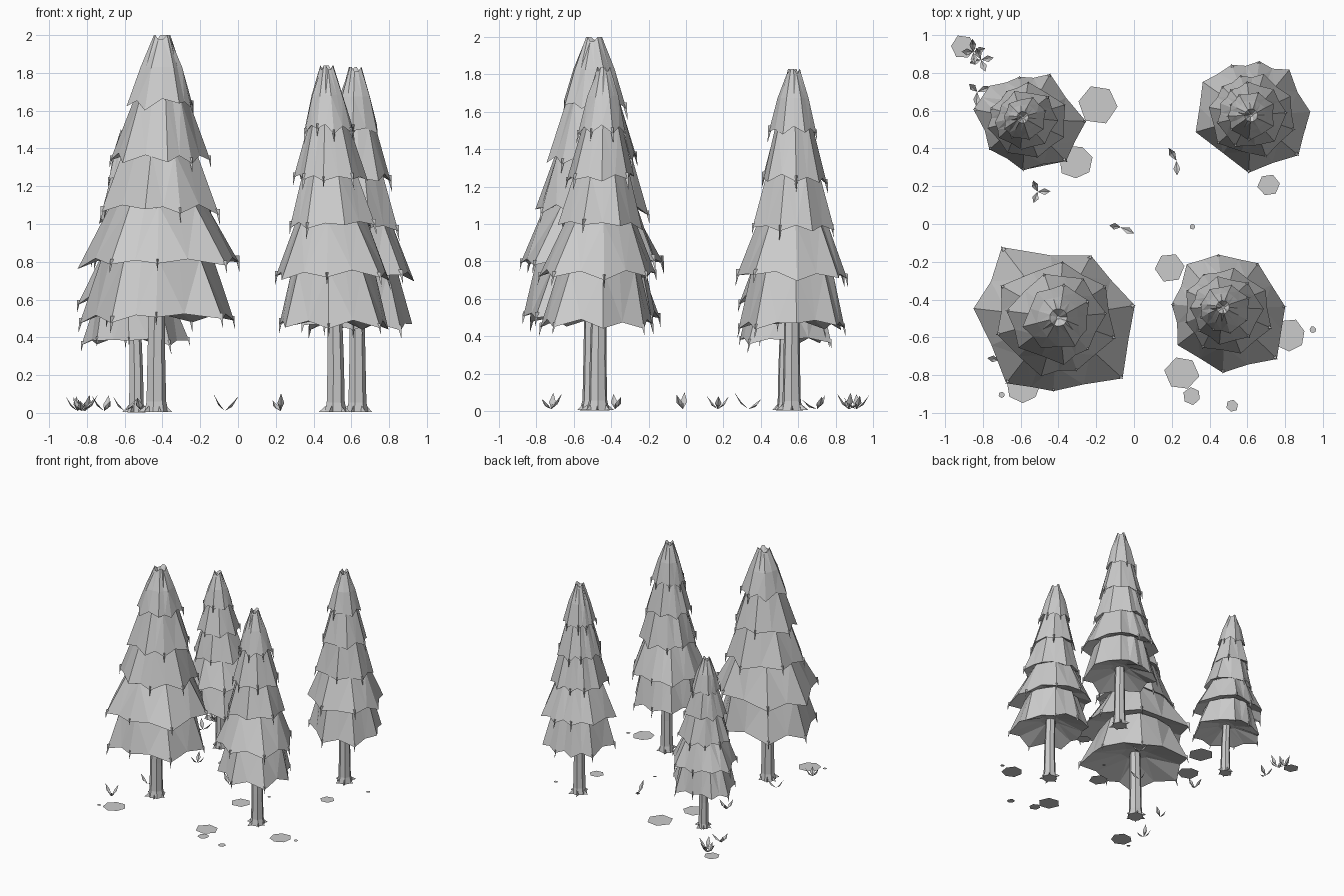
import bpy, bmesh, math, random
from mathutils import Vector

cube = bpy.data.objects.get("Cube")
if cube:
    bpy.data.objects.remove(cube, do_unlink=True)

grey = bpy.data.materials.new("plain_grey")
grey.use_nodes = True
grey.diffuse_color = (0.6, 0.6, 0.6, 1)
grey.node_tree.nodes["Principled BSDF"].inputs["Base Color"].default_value = (0.6, 0.6, 0.6, 1)
rng = random.Random(7)
TAU = math.tau


def finish(bm, name, fix_normals=True):
    if fix_normals:
        bmesh.ops.recalc_face_normals(bm, faces=bm.faces[:])
    mesh = bpy.data.meshes.new(name)
    bm.to_mesh(mesh)
    bm.free()
    mesh.materials.append(grey)
    obj = bpy.data.objects.new(name, mesh)
    bpy.context.collection.objects.link(obj)
    return obj


def polar(r, a, z):
    return Vector((r * math.cos(a), r * math.sin(a), z))


def loft(bm, rings):
    """Bridge equal rings of points and cap both ends."""
    loops = [[bm.verts.new(p) for p in ring] for ring in rings]
    n = len(loops[0])
    for low, high in zip(loops, loops[1:]):
        for i in range(n):
            j = (i + 1) % n
            bm.faces.new((low[i], low[j], high[j], high[i]))
    bm.faces.new(loops[0][::-1])
    bm.faces.new(loops[-1])


def spike(bm, base, tip, side, depth):
    """Small three-sided wedge ending in a point."""
    a, b, c, t = [bm.verts.new(p) for p in (base - side, base + side, base + depth, tip)]
    for f in ((a, b, c), (a, t, b), (b, t, c), (c, t, a)):
        bm.faces.new(f)


# Tier proportions: rim height, rim radius, shoulder height, shoulder radius
TIERS = [(0.255, 0.95, 0.41, 0.68), (0.40, 0.99, 0.55, 0.585), (0.54, 0.74, 0.69, 0.465),
         (0.68, 0.59, 0.83, 0.33), (0.82, 0.42, 0.915, 0.265)]


def tree(label, foot, apex, height, spread, angles, reaches):
    """angles (degrees) and reaches place the skirt corners."""
    foot, apex = Vector((*foot, 0)), Vector((*apex, 0))
    count = len(angles)

    def place(p):
        lean = max(0, (p.z / height - 0.2) / 0.8)
        return p + foot.lerp(apex, lean)

    # trunk with root toes
    bm = bmesh.new()
    tr = 0.026 * height
    loft(bm, [[place(polar(r * tr, TAU * i / 7, z * height)) for i in range(7)]
              for r, z in ((1.3, 0.002), (1.05, 0.03), (0.95, 0.15), (0.85, 0.32))])
    for i in range(6):
        a = TAU * (i + rng.uniform(-.2, .2)) / 6
        side = polar(tr * 0.3, a + TAU / 4, 0)
        spike(bm, place(polar(tr * 0.8, a, 0.004)), place(polar(tr * rng.uniform(1.6, 2.1), a, 0.006)),
              side, Vector((0, 0, 0.045)))
    finish(bm, label + "_trunk")

    # drooping skirts of foliage
    for k, (rim_z, rim_r, top_z, top_r) in enumerate(TIERS):
        bm = bmesh.new()
        under, rim, shoulder, crown, pit, corners = [], [], [], [], [], []
        twist = max(0, k - 1) * 0.4
        last = k == len(TIERS) - 1
        for i in range(count * 2):
            c, corner = i // 2, i % 2 == 0
            a, d = math.radians(angles[c]), (c + 1) % count
            if corner:
                reach, z = reaches[c], rim_z + rng.uniform(-.02, .002)
            else:
                gap = (math.radians(angles[d]) - a) % TAU
                a += gap / 2
                reach = math.cos(gap / 2) * (reaches[c] + reaches[d]) / 2 * rng.uniform(.93, 1)
                z = rim_z + rng.uniform(0, .012)
            # upper tiers grow more regular
            if k > 1:
                reach = (reach + spread * (1 if corner else 0.9)) / 2
            a += twist
            p = polar(rim_r * reach, a, height * z)
            rim.append(place(p))
            under.append(place(polar(p.xy.length * 0.25, a, height * (rim_z + 0.045))))
            s = top_r * spread * (1.03 if corner else 0.94)
            shoulder.append(place(polar(s, a, height * top_z)))
            if last:
                crown.append(place(polar(0.11 * spread, a, height * (1.0 if i % 4 < 2 else 0.988))))
                pit.append(place(polar(0.02 * spread, a, height * 0.975)))
            else:
                crown.append(place(polar(s * 0.6, a, height * (top_z + 0.03))))
            if corner:
                corners.append((p, a))
        loft(bm, [under, rim, shoulder, crown] + ([pit] if last else []))
        bmesh.ops.triangulate(bm, faces=[f for f in bm.faces if len(f.verts) == 4])
        # thin needles hanging from the skirt corners
        for p, a in corners:
            if rng.random() < 0.7:
                size = height * rng.uniform(0.02, 0.032)
                base = place(p + Vector((0, 0, size * 0.6)) - polar(size * 0.35, a, 0))
                tip = place(p + polar(size * 0.1, a, -size))
                spike(bm, base, tip, polar(size * 0.2, a + TAU / 4, 0), polar(size * 0.4, a, 0))
        finish(bm, f"{label}_foliage_{k + 1}")


tree("tall_tree", (-.435, -.5), (-.40, -.495), 2.0, .425,
     (9, 59, 126, 173, 234, 270, 319), (.44, .39, .47, .43, .43, .39, .49))
tree("front_left_tree", (.515, -.47), (.47, -.44), 1.84, .315,
     (5, 59, 101, 132, 173, 213, 264, 315), (.3, .3, .31, .34, .31, .33, .33, .36))
tree("back_left_tree", (.63, .565), (.62, .575), 1.83, .31,
     (5, 52, 83, 112, 145, 195, 266, 320), (.31, .32, .3, .3, .325, .315, .3, .32))
tree("small_tree", (-.54, .53), (-.59, .565), 1.5, .28,
     (1, 67, 103, 138, 167, 214, 262, 313), (.3, .28, .25, .29, .31, .26, .26, .285))

# flat stones: x, y, radius
STONES = [(-.905, .937, .065), (-.19, .635, .105), (-.31, .33, .09), (.714, .206, .06), (.31, -.015, .015),
          (.19, -.23, .08), (.82, -.587, .085), (.947, -.56, .018), (.254, -.79, .09), (.307, -.91, .047),
          (.52, -.963, .033), (-.585, -.86, .09), (-.7, -.905, .017), (.894, .51, .018)]
bm = bmesh.new()
for x, y, r in STONES:
    a0 = rng.uniform(0, 1)
    n = rng.choice((6, 7))
    bm.faces.new([bm.verts.new(polar(r * rng.uniform(.94, 1.06), a0 + TAU * i / n, 0.004) + Vector((x, y, 0)))
                  for i in range(n)])
finish(bm, "flat_stones", False)

# grass tufts: x, y, first blade direction, blade count
TUFTS = [(-.85, .91, 1.7, 4), (-.81, .87, .2, 4), (-.83, .70, .4, 3), (-.51, .17, 0, 3),
         (.225, .335, 2.0, 2), (-.07, -.017, 3, 2), (-.71, -.72, 1, 3), (-.6, -.38, .5, 2)]
bm = bmesh.new()
for x, y, a0, count in TUFTS:
    root = Vector((x, y, 0.01))
    for i in range(count):
        a = a0 + (i * 2.9 if count == 2 else TAU * i / count) + rng.uniform(-.2, .2)
        length, rise = rng.uniform(.06, .08), rng.uniform(.045, .095)
        side = polar(0.018, a + TAU / 4, 0)
        mid = root + polar(length * .55, a, rise * .45)
        b, l, m, r, t = [bm.verts.new(p) for p in (root, mid + side, mid - Vector((0, 0, .012)), mid - side,
                                                   root + polar(length, a, rise))]
        for f in ((b, m, l), (b, r, m), (l, m, t), (m, r, t)):
            bm.faces.new(f)
finish(bm, "grass_tufts", False)
